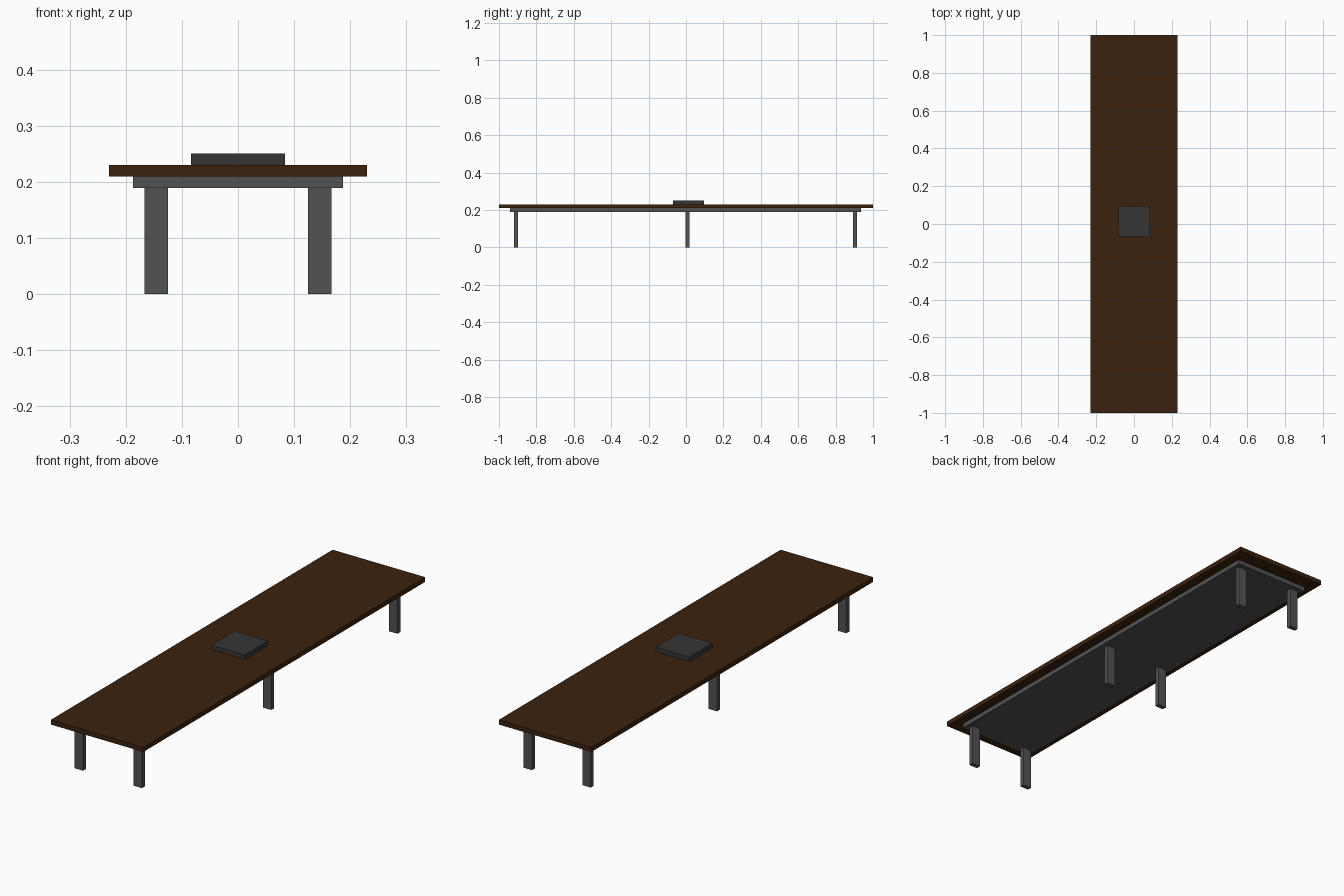
import bpy

if "Cube" in bpy.data.objects:
    bpy.data.objects.remove(bpy.data.objects["Cube"])


def material(name, rgb):
    m = bpy.data.materials.new(name)
    m.diffuse_color = (*rgb, 1.0)
    m.use_nodes = True
    m.node_tree.nodes["Principled BSDF"].inputs["Base Color"].default_value = m.diffuse_color
    return m


wood = material("dark_brown_wood", (0.045, 0.016, 0.0045))
metal = material("grey_metal", (0.084, 0.084, 0.084))
charcoal = material("charcoal", (0.036, 0.036, 0.036))


def box(name, centre, size, mat):
    bpy.ops.mesh.primitive_cube_add(size=1, location=centre)
    o = bpy.context.object
    o.name = name
    o.scale = size
    bpy.ops.object.transform_apply(location=False, rotation=False, scale=True)
    o.data.materials.append(mat)
    return o


# Tabletop and the support panel under it
box("tabletop", (0, 0, 0.22), (0.46, 2.0, 0.021), wood)
box("support_panel", (0, -0.003, 0.1995), (0.375, 1.878, 0.021), metal)

# Raised square box on the tabletop
box("table_box", (0, 0.0125, 0.24), (0.167, 0.165, 0.021), charcoal)

# Three pairs of flat legs
for row, y in (("front", -0.91), ("middle", 0.008), ("back", 0.904)):
    for side, x in (("left", -0.146), ("right", 0.146)):
        box(f"{row}_{side}_leg", (x, y, 0.0945), (0.042, 0.021, 0.189), metal)
